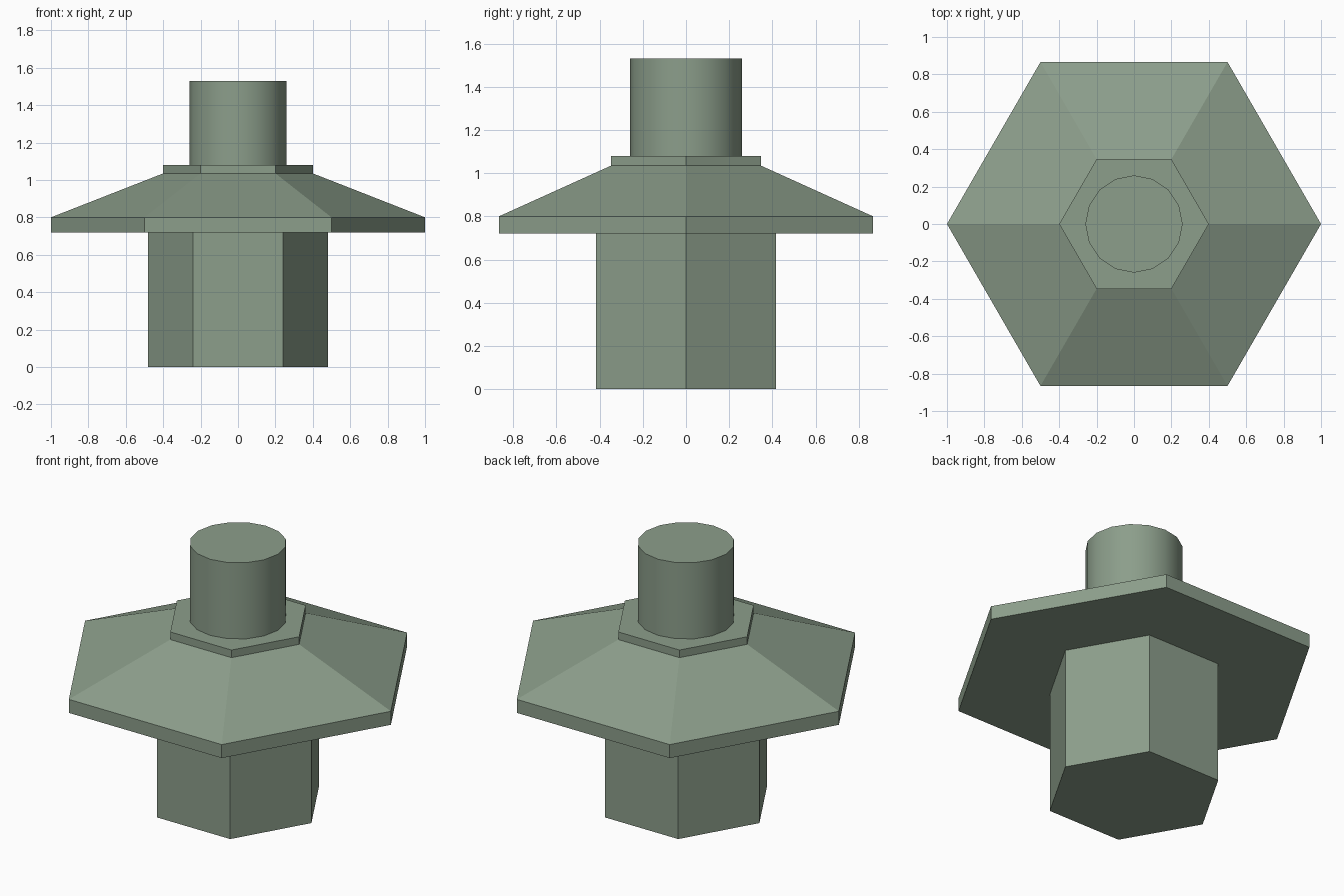
import bpy
import bmesh
import math

if "Cube" in bpy.data.objects:
    bpy.data.objects.remove(bpy.data.objects["Cube"])

sage = bpy.data.materials.new("sage green")
sage.diffuse_color = (0.262, 0.342, 0.258, 1.0)
sage.use_nodes = True
sage.node_tree.nodes["Principled BSDF"].inputs["Base Color"].default_value = sage.diffuse_color


def stack(name, sides, rings, smooth=False):
    """Closed prism lofted through (radius, height) rings."""
    bm = bmesh.new()
    loops = []
    for r, z in rings:
        loops.append([bm.verts.new((r * math.cos(2 * math.pi * i / sides),
                                    r * math.sin(2 * math.pi * i / sides), z))
                      for i in range(sides)])
    bm.faces.new(loops[0][::-1])
    bm.faces.new(loops[-1])
    for a, b in zip(loops, loops[1:]):
        for i in range(sides):
            j = (i + 1) % sides
            f = bm.faces.new((a[i], a[j], b[j], b[i]))
            f.smooth = smooth
    bmesh.ops.recalc_face_normals(bm, faces=bm.faces[:])
    # Keep rims crisp on smooth parts
    for e in bm.edges:
        if len(e.link_faces) == 2 and e.calc_face_angle() > math.radians(40):
            e.smooth = False
    mesh = bpy.data.meshes.new(name)
    bm.to_mesh(mesh)
    bm.free()
    mesh.materials.append(sage)
    obj = bpy.data.objects.new(name, mesh)
    bpy.context.collection.objects.link(obj)
    return obj


# Hexagonal column at the bottom
stack("hex_column", 6, [(0.48, 0.0), (0.48, 0.72)])
# Wide flange with sloping top and small collar
stack("sloped_flange", 6, [(1.0, 0.72), (1.0, 0.80), (0.40, 1.035), (0.40, 1.08)])
# Round post on top
stack("round_post", 16, [(0.26, 1.08), (0.26, 1.53)], smooth=True)
